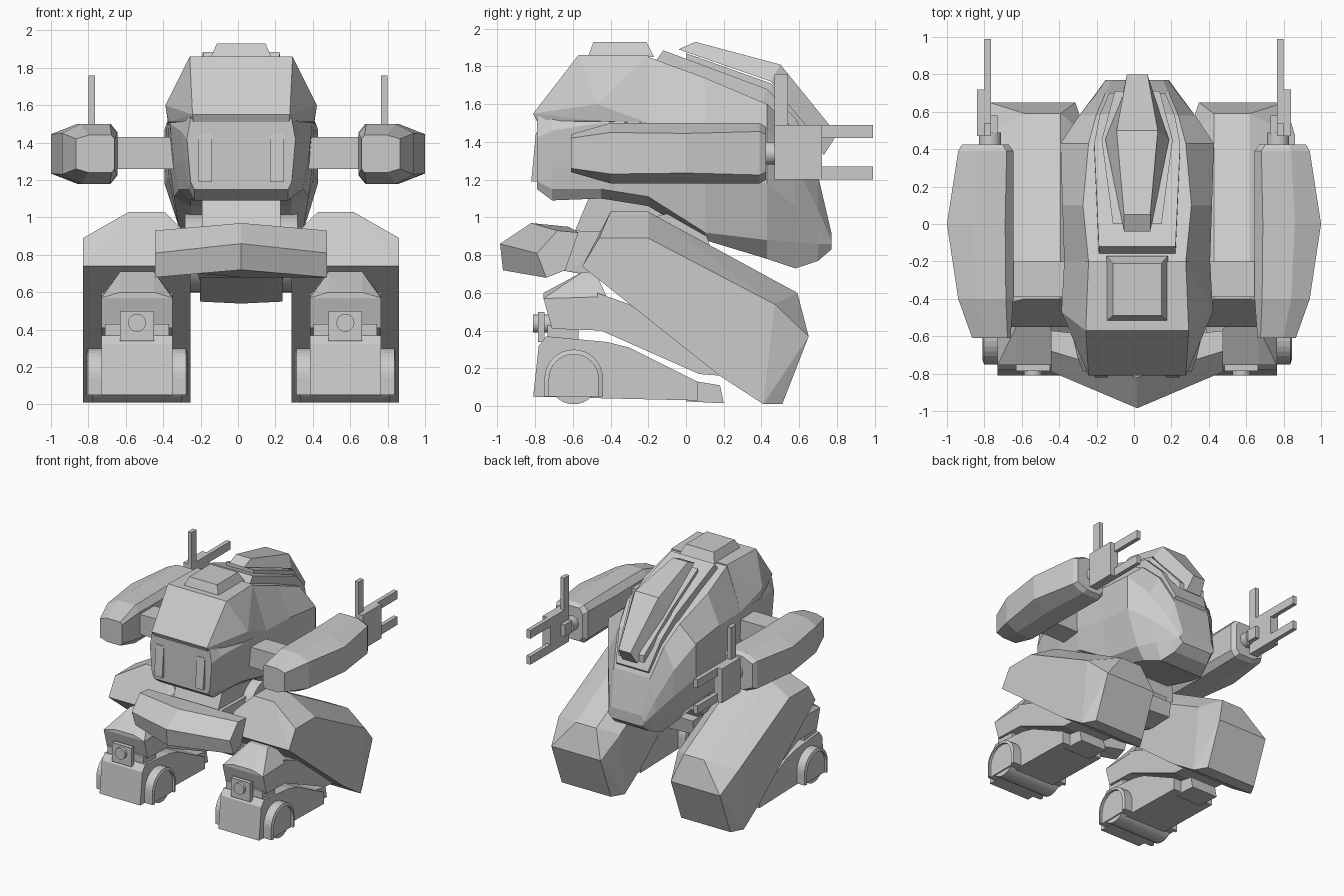
import bpy, bmesh, math
from mathutils import Matrix, Vector

if "Cube" in bpy.data.objects:
    bpy.data.objects.remove(bpy.data.objects["Cube"])

CX = 0.017  # body and legs sit a touch off the arm axis
grey = bpy.data.materials.new("armour grey")
grey.diffuse_color = (0.6, 0.6, 0.6, 1)
grey.use_nodes = True
grey.node_tree.nodes["Principled BSDF"].inputs["Base Color"].default_value = grey.diffuse_color


def finish(name, bm):
    bmesh.ops.recalc_face_normals(bm, faces=bm.faces)
    me = bpy.data.meshes.new(name)
    bm.to_mesh(me)
    bm.free()
    me.materials.append(grey)
    ob = bpy.data.objects.new(name, me)
    bpy.context.collection.objects.link(ob)
    return ob


def hull(name, pts):
    bm = bmesh.new()
    for p in pts:
        bm.verts.new(p)
    bmesh.ops.convex_hull(bm, input=bm.verts)
    junk = [v for v in bm.verts if not v.link_faces]
    bmesh.ops.delete(bm, geom=junk, context='VERTS')
    bmesh.ops.dissolve_limit(bm, angle_limit=0.03, verts=bm.verts, edges=bm.edges)
    return finish(name, bm)


def loft(name, rings):
    bm = bmesh.new()
    rs = [[bm.verts.new(p) for p in r] for r in rings]
    n = len(rs[0])
    for a, b in zip(rs, rs[1:]):
        for i in range(n):
            j = (i + 1) % n
            bm.faces.new((a[i], a[j], b[j], b[i]))
    bm.faces.new(rs[0])
    bm.faces.new(rs[-1])
    return finish(name, bm)


def both(pts):
    """Half outline (w, y, z) closed by its mirror image."""
    return [(CX + w, y, z) for w, y, z in pts] + [(CX - w, y, z) for w, y, z in reversed(pts)]


def box(name, x0, x1, y0, y1, z0, z1):
    return hull(name, [(x, y, z) for x in (x0, x1) for y in (y0, y1) for z in (z0, z1)])


def cyl(name, centre, r, depth, axis, seg=24):
    bm = bmesh.new()
    rot = Matrix.Rotation(math.pi / 2, 4, 'Y' if axis == 'X' else 'X')
    bmesh.ops.create_cone(bm, cap_ends=True, segments=seg, radius1=r, radius2=r,
                          depth=depth, matrix=Matrix.Translation(Vector(centre)) @ rot)
    ob = finish(name, bm)
    bpy.ops.object.select_all(action='DESELECT')
    ob.select_set(True)
    bpy.context.view_layer.objects.active = ob
    bpy.ops.object.shade_smooth_by_angle()
    return ob


# Torso: stations along y, each five (half width, height) corners
stations = [
    (-0.79, (.25, 1.15), (.27, 1.19), (.28, 1.30), (.29, 1.42), (.27, 1.53)),
    (-0.71, (.25, 1.09), (.28, 1.15), (.30, 1.30), (.32, 1.46), (.27, 1.57)),
    (-0.45, (.27, 1.10), (.33, 1.15), (.36, 1.30), (.38, 1.50), (.27, 1.72)),
    (-0.20, (.27, 1.06), (.36, 1.11), (.385, 1.30), (.39, 1.50), (.26, 1.85)),
    (0.10, (.25, 0.88), (.33, 0.92), (.39, 1.22), (.40, 1.50), (.29, 1.74)),
    (0.43, (.24, 0.78), (.31, 0.88), (.41, 1.18), (.41, 1.47), (.26, 1.60)),
    (0.58, (.20, 0.73), (.25, 0.87), (.31, 1.06), (.31, 1.28), (.22, 1.46)),
    (0.70, (.16, 0.77), (.20, 0.86), (.22, 0.94), (.215, 1.04), (.17, 1.22)),
    (0.77, (.14, 0.83), (.17, 0.86), (.17, 0.87), (.165, 0.88), (.14, 0.92)),
]
loft("torso", [both([(w, y, z) for w, z in prof]) for y, *prof in stations])

# Sloped hood over the front
hull("hood", both([(.26, -.81, 1.55), (.255, -.79, 1.51), (.405, -.47, 1.60), (.39, -.47, 1.51),
                   (.275, -.57, 1.86), (.26, -.2, 1.86), (.39, -.2, 1.5)]))

# Roof hatch
hull("roof_hatch", both([(.165, -.52, 1.85), (.165, -.17, 1.85), (.13, -.49, 1.93), (.13, -.21, 1.93)]))

# Back plate and raised spine fairing
loft("back_plate", [both([(w, y - dy, z - .07), (w, y, z)]) for w, y, z, dy in
                    ((.205, -.12, 1.885, .05), (.23, .43, 1.68, .03),
                     (.20, .585, 1.52, .05), (.15, .70, 1.27, .06))])
loft("spine_under_plate", [both([(w, y, z - .06), (w, y, z)]) for w, y, z in
                           ((.13, .0, 1.87), (.19, .45, 1.71), (.12, .71, 1.40))])
loft("spine_fairing", [both(r) for r in (
    [(.07, -.04, 1.89), (.07, .05, 1.93)],
    [(.17, .45, 1.72), (.11, .50, 1.81)],
    [(.07, .73, 1.33), (.055, .80, 1.44)])])

# Front bars
for s in (-1, 1):
    hull("front_bar", [(CX + s * .192 + dx, y, z) for dx in (-.037, .037)
                       for y, z in ((-.82, 1.19), (-.795, 1.45), (-.76, 1.19), (-.76, 1.45))])

# Waist, pelvis with hip drum, and front skirt
hull("waist", both([(.21, -.60, .90), (.21, -.50, 1.14), (.21, -.1, 1.14), (.21, .1, .85)]))
hull("pelvis", both([(.24, -.66, .72), (.24, -.60, .93), (.24, -.45, .93), (.24, -.1, .92),
                     (.22, .15, .75), (.22, -.35, .66), (.22, .1, .66)]))
cyl("hip_drum", (CX, -.08, .81), .21, .60, 'X', 32)
hull("pelvis_keel", both([(.22, -.48, .68), (.22, .2, .68), (.22, -.02, .55), (.22, .18, .56),
                          (.01, -.02, .54), (.01, .18, .55)]))
end = ((-.74, .68), (-.79, .81), (-.68, .93), (-.57, .92), (-.64, .72))
mid = ((-.97, .72), (-.985, .86), (-.82, .97), (-.62, .95), (-.74, .68))
loft("front_skirt", [[(CX + x, y, z) for y, z in prof]
                     for x, prof in ((-.46, end), (0, mid), (.46, end))])

for s in (-1, 1):
    # Shoulder bar and forearm: octagon sections with a wide outer chamfer
    box("shoulder_bar", s * .25, s * .70, -.39, -.20, 1.26, 1.43)
    rings = []
    for y, xi, xo, xt, z0, z1, c in ((-.61, .66, .865, .80, 1.24, 1.44, .02),
                                     (-.40, .645, .94, .84, 1.18, 1.50, .05),
                                     (0, .645, 1.0, .86, 1.18, 1.50, .055),
                                     (.39, .645, .94, .84, 1.18, 1.50, .045),
                                     (.425, .67, .92, .83, 1.20, 1.48, .04)):
        d = c * .8
        rings.append([(s * x, y, z) for x, z in (
            (xi, z0 + c), (xi + d, z0), (xt, z0), (xo, z0 + c),
            (xo, z1 - c), (xt, z1), (xi + d, z1), (xi, z1 - c))])
    loft("forearm", rings)

    # Hand: wrist, palm plate, two prongs, upright finger, stub
    cyl("wrist", (s * .77, .44, 1.34), .06, .10, 'Y')
    box("palm", s * .765, s * .84, .47, .72, 1.20, 1.49)
    for z in (1.20, 1.42):
        box("prong", s * .765, s * .80, .70, .99, z, z + .07)
    box("upright_finger", s * .765, s * .80, .47, .54, 1.45, 1.76)
    box("palm_stub", s * .73, s * .77, .48, .58, 1.29, 1.39)

    # Thigh: broad sides, narrower top ridge and tail
    def leg(pairs):
        return [(CX + s * w, y, z) for ws, prof in pairs for w in ws for y, z in prof]
    hull("thigh", leg([
        ((.27, .845), ((-.55, .74), (-.46, .89), (-.2, .89), (.47, .54), (.41, .01), (.18, .16))),
        ((.41, .60), ((-.40, 1.03), (-.2, 1.03), (.59, .60))),
        ((.33, .79), ((.65, .37), (.51, .01)))]))

    # Shin: chamfered knee running back under the thigh
    m = .557
    hull("shin_front", leg([
        ((m - .19, m + .19), ((-.755, .57), (-.71, .41), (-.43, .40), (-.42, .58))),
        ((m - .09, m + .09), ((-.755, .60), (-.55, .71), (-.48, .71)))]))
    hull("shin_rear", leg([((m - .19, m + .19), ((-.47, .60), (-.45, .40), (-.3, .54), (.07, .17), (.2, .16)))]))

    # Ankle plate and knob
    x = CX + s * m
    box("ankle_plate", x - .09, x + .09, -.785, -.75, .34, .50)
    cyl("ankle_knob", (x, -.755, .437), .048, .11, 'Y')
    box("ankle", x - .17, x + .17, -.735, -.57, .33, .43)

    # Foot body and heel
    hull("foot", leg([((m - .19, m + .19), ((-.81, .05), (-.78, .32), (-.74, .37), (-.42, .34),
                                            (-.30, .31), (.06, .13), (.06, .03), (-.1, .03)))]))
    hull("heel", leg([((m - .12, m + .12), ((.0, .14), (.07, .12), (.18, .11), (.2, .015), (.0, .025)))]))

    # Arched fender with a raised rim, and the wheel showing below
    arc = [math.pi * i / 16 for i in range(17)]
    out, inn = ([(-.595 + r * math.cos(a), .145 + r * math.sin(a)) for a in arc] for r in (.155, .13))
    out, inn = ([(p[0][0], .05)] + p + [(p[-1][0], .05)] for p in (out, inn))
    hull("fender", leg([((m - .25, m + .25), out)]))
    for t in (-1, 1):
        w0, w1, w2 = m + t * .25, m + t * .262, m + t * .27
        rim = [[leg([((w,), (p,))])[0] for w, p in ((w0, o), (w1, o), (w2, i), (w0, i))]
               for o, i in zip(out, inn)]
        loft("fender_rim", rim)
    cyl("wheel", (x, -.595, .14), .13, .48, 'X', 32)
